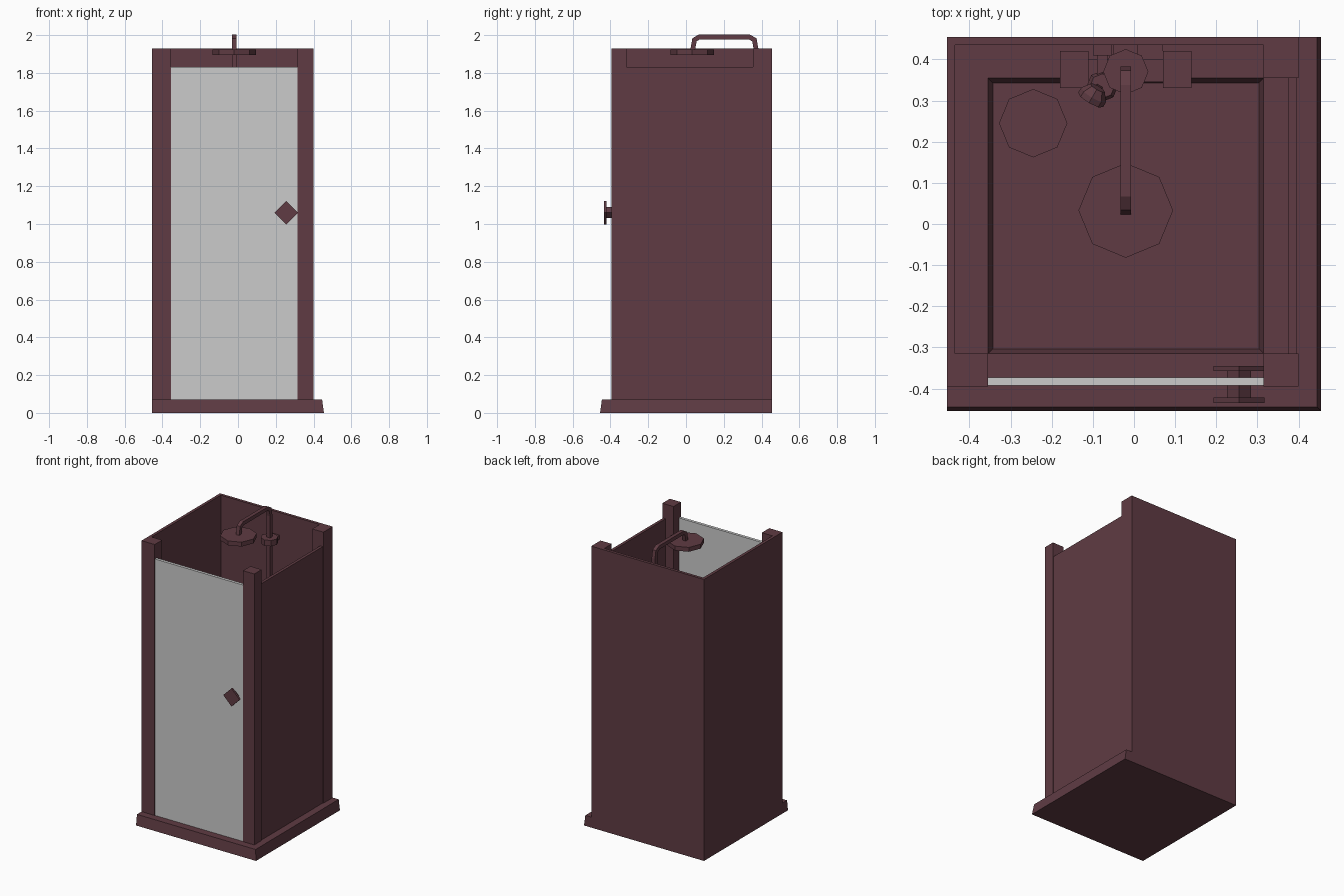
import bpy, bmesh, math
from mathutils import Vector, Matrix

if "Cube" in bpy.data.objects:
    bpy.data.objects.remove(bpy.data.objects["Cube"])

maroon = bpy.data.materials.new("maroon")
maroon.diffuse_color = (0.115, 0.044, 0.056, 1)
maroon.use_nodes = True
maroon.node_tree.nodes["Principled BSDF"].inputs["Base Color"].default_value = maroon.diffuse_color


def finish(name, bm, mat=maroon):
    bmesh.ops.recalc_face_normals(bm, faces=bm.faces)
    me = bpy.data.meshes.new(name)
    bm.to_mesh(me)
    bm.free()
    ob = bpy.data.objects.new(name, me)
    bpy.context.collection.objects.link(ob)
    if mat:
        me.materials.append(mat)
    return ob


def loft(name, rings, mat=maroon):
    """Skin a list of equal-length point loops and cap both ends."""
    bm = bmesh.new()
    loops = [[bm.verts.new(p) for p in r] for r in rings]
    n = len(loops[0])
    for a, b in zip(loops, loops[1:]):
        for i in range(n):
            bm.faces.new((a[i], a[(i + 1) % n], b[(i + 1) % n], b[i]))
    bm.faces.new(loops[0])
    bm.faces.new(loops[-1])
    return finish(name, bm, mat)


def prism(name, outline, z0, z1, mat=maroon):
    return loft(name, [[(x, y, z) for x, y in outline] for z in (z0, z1)], mat)


def rect(x0, x1, y0, y1):
    return [(x0, y0), (x1, y0), (x1, y1), (x0, y1)]


def box(name, x0, x1, y0, y1, z0, z1, mat=maroon):
    return prism(name, rect(x0, x1, y0, y1), z0, z1, mat)


def lathe(name, origin, axis, profile, sides):
    """Turn (radius, distance) pairs around an axis."""
    m = Matrix.Translation(origin) @ Vector(axis).to_track_quat('Z', 'Y').to_matrix().to_4x4()
    angles = [2 * math.pi * i / sides for i in range(sides)]
    return loft(name, [[m @ Vector((r * math.cos(a), r * math.sin(a), d)) for a in angles]
                       for r, d in profile])


def square_pipe(name, path, x, half):
    """Sweep a square along (y, z) points with mitred corners."""
    pts = [Vector(p) for p in path]
    rings = []
    for i, p in enumerate(pts):
        d0 = (p - pts[max(i - 1, 0)]).normalized()
        d1 = (pts[min(i + 1, len(pts) - 1)] - p).normalized()
        t = (d0 + d1).normalized()
        seg = d0 if d0.length else d1
        n = Vector((-t.y, t.x)) * half / t.dot(seg)
        rings.append([(x + sx * half, p.x + s * n.x, p.y + s * n.y)
                      for sx, s in ((-1, -1), (1, -1), (1, 1), (-1, 1))])
    return loft(name, rings)


# Tray with sloped outer lip and recessed floor
loft("shower_tray", [[(x, y, z) for x, y in rect(*r)] for r, z in (
    ((-.455, .455, -.455, .455), 0),
    ((-.455, .445, -.445, .455), .072),
    ((-.355, .315, -.315, .355), .072),
    ((-.343, .304, -.304, .343), .03))])
lathe("floor_drain", (-.245, .245, .028), (0, 0, 1), [(.083, 0), (.083, .006)], 8)

# L-shaped solid walls with their end posts
prism("back_and_left_wall", [
    (-.455, .455), (-.455, -.395), (-.355, -.395), (-.355, -.315), (-.435, -.315),
    (-.435, .435), (.315, .435), (.315, .355), (.4, .355), (.4, .455)], .07, 1.93)

# Front corner post, right panel and glass door
box("front_corner_post", .315, .4, -.395, -.315, .07, 1.93)
box("right_panel", .375, .395, -.315, .355, .07, 1.83)
box("glass_door", -.355, .315, -.393, -.373, .07, 1.83, None)

# Door knob through the glass
lathe("door_knob", (.255, -.435, 1.06), (0, 1, 0),
      [(.062, 0), (.062, .013), (.029, .013), (.029, .078), (.062, .078), (.062, .09)], 4)

# Riser pipe and overhead rose
square_pipe("riser_pipe", [(.37, 1.0), (.37, 1.93), (.362, 1.975), (.335, 1.99),
                           (.07, 1.99), (.045, 1.975), (.035, 1.92)], -.02, .0125)
lathe("overhead_rose", (-.02, .033, 1.895), (0, 0, 1), [(.115, 0), (.115, .03)], 8)
lathe("pipe_clamp", (-.02, .37, 1.74), (0, 0, 1), [(.055, 0), (.055, .04)], 8)
box("clamp_arm", -.05, .01, .38, .436, 1.745, 1.775)

# Mixer valve with a handle at each end
box("mixer_body", -.11, .07, .345, .4, 1.0, 1.06)
box("mixer_mount", -.055, .07, .4, .436, .99, 1.07)
for side, x in (("left", -.18), ("right", .07)):
    box(side + "_mixer_handle", x, x + .07, .33, .42, .985, 1.075)

# Hand shower and its holder
box("hand_shower_mount", -.1, -.055, .41, .436, 1.36, 1.42)
box("hand_shower_holder", -.09, -.065, .345, .41, 1.375, 1.405)
lathe("holder_cup", (-.077, .335, 1.36), (0, 0, 1), [(.025, 0), (.038, .03), (.03, .055)], 8)
lathe("hand_shower_handle", (-.075, .35, 1.27), (-.1, -.17, 1), [(.012, 0), (.016, .24)], 6)
lathe("hand_shower_head", (-.098, .314, 1.5), (-.5, -.85, -.25),
      [(.02, -.02), (.035, 0), (.035, .015)], 8)
